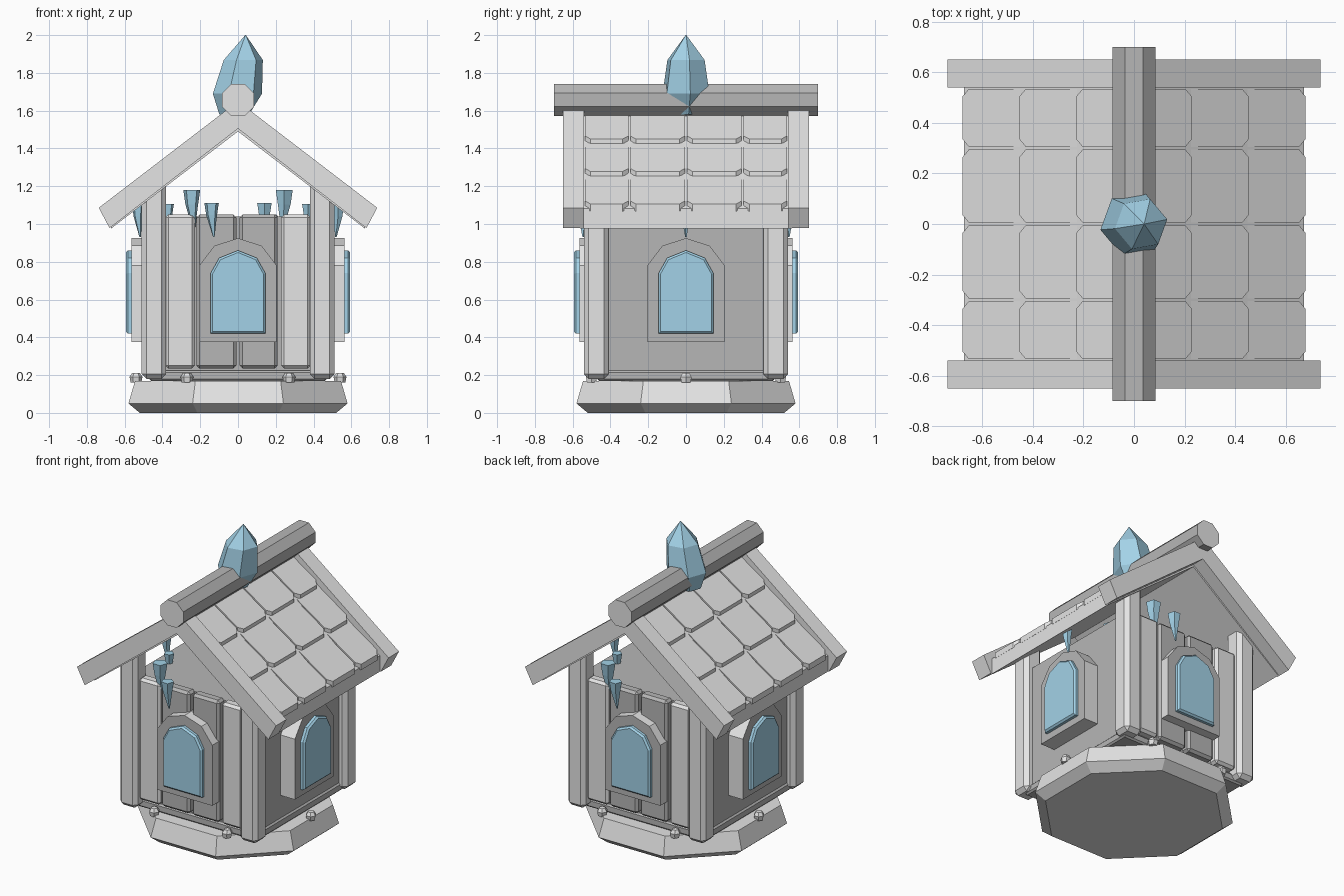
import bpy, bmesh, math
from mathutils import Matrix, Vector

if "Cube" in bpy.data.objects:
    bpy.data.objects.remove(bpy.data.objects["Cube"])


def material(name, rgb):
    m = bpy.data.materials.new(name)
    m.diffuse_color = (*rgb, 1)
    m.use_nodes = True
    m.node_tree.nodes["Principled BSDF"].inputs["Base Color"].default_value = m.diffuse_color
    return m


LIGHT = material("light_grey_stone", (0.78, 0.78, 0.78))
DARK = material("mid_grey_wood", (0.47, 0.47, 0.47))
BLUE = material("pale_blue_crystal", (0.37, 0.65, 0.81))


def finish(name, bm, mats, bevel=0.0, turn=0.0, rule=None):
    """Turn a bmesh into an object, spun about z; rule picks a material per face."""
    bmesh.ops.recalc_face_normals(bm, faces=bm.faces)
    if rule:
        for f in bm.faces:
            f.material_index = rule(f)
    bm.transform(Matrix.Rotation(turn, 4, 'Z'))
    me = bpy.data.meshes.new(name)
    bm.to_mesh(me)
    bm.free()
    for m in mats:
        me.materials.append(m)
    ob = bpy.data.objects.new(name, me)
    bpy.context.collection.objects.link(ob)
    if bevel:
        b = ob.modifiers.new("chamfer", 'BEVEL')
        b.width, b.segments = bevel, 1
    return ob


def loft(rings, bm=None):
    """Skin between rings with equal point counts and cap both ends."""
    bm = bm or bmesh.new()
    vs = [[bm.verts.new(p) for p in r] for r in rings]
    n = len(vs[0])
    for a, b in zip(vs, vs[1:]):
        for i in range(n):
            bm.faces.new((a[i], a[(i + 1) % n], b[(i + 1) % n], b[i]))
    bm.faces.new(vs[0])
    bm.faces.new(vs[-1])
    return bm


def prism(profile, y0, y1):
    """Extrude an (x, z) profile along y."""
    return loft([[(x, y, z) for x, z in profile] for y in (y0, y1)])


def box(x0, x1, y0, y1, z0, z1):
    return prism([(x0, z0), (x1, z0), (x1, z1), (x0, z1)], y0, y1)


def ngon(n, r, z, cx=0, cy=0, start=0.0):
    return [(cx + r * math.cos(start + i * math.tau / n),
             cy + r * math.sin(start + i * math.tau / n), z) for i in range(n)]


# Octagonal stone base (radii given as distance to the flats)
k = 1 / math.cos(math.pi / 8)
finish("base", loft([ngon(8, a * k, z, start=math.pi / 8)
                     for a, z in ((0.52, 0), (0.58, 0.05), (0.545, 0.17))]), [LIGHT])

# Pebbles lying on the base
for x, y in ((-0.27, -0.5), (0.27, -0.5), (-0.27, 0.5), (0.27, 0.5), (-0.54, 0), (0.54, 0)):
    finish("pebble", loft([ngon(6, r, z, x, y) for r, z in
                           ((0.028, 0.16), (0.034, 0.19), (0.02, 0.212))]), [LIGHT])

# House body and sill
finish("body", box(-0.46, 0.46, -0.45, 0.45, 0.19, 1.04), [DARK])
finish("sill", box(-0.47, 0.47, -0.47, 0.47, 0.17, 0.225), [DARK], 0.01)

# Corner posts
for sx in (-1, 1):
    for sy in (-1, 1):
        xs, ys = sorted((sx * 0.38, sx * 0.51)), sorted((sy * 0.41, sy * 0.54))
        finish("corner_post", box(*xs, *ys, 0.18, 1.23), [LIGHT], 0.025)

# Planks on front and back
for turn in (0, math.pi):
    for x0, x1, m in ((-0.385, -0.228, LIGHT), (-0.22, -0.008, DARK),
                      (0.008, 0.21, DARK), (0.228, 0.385, LIGHT)):
        finish("wall_plank", box(x0, x1, -0.505, -0.43, 0.235, 1.05), [m], 0.016, turn)


# Arched windows on all four walls
def arch(w, z0, z1, zs, z2, wm):
    half = [(w, z0), (w, z1), (wm, zs)]
    return half + [(0, z2)] + [(-x, z) for x, z in reversed(half)]


for i in range(4):
    t = i * math.pi / 2
    finish("window_frame", prism(arch(0.205, 0.375, 0.78, 0.885, 0.925, 0.125), -0.565, -0.43),
           [LIGHT, DARK], 0, t, lambda f: int(abs(f.normal.y) > 0.9))
    outer = arch(0.145, 0.42, 0.74, 0.82, 0.86, 0.1)
    inner = [(x * 0.93, 0.64 + (z - 0.64) * 0.95) for x, z in outer]
    finish("window_pane", loft([[(x, y, z) for x, z in p] for p, y in
                                ((outer, -0.5), (outer, -0.583), (inner, -0.594))]),
           [BLUE], 0, t)

# Roof: line z = top - S * x on each side
S = 0.765


def slope(top, x):
    return top - S * x


# Roof deck with upright eaves
e = 0.672
deck = [(0, 1.49), (e, slope(1.49, e)), (e, slope(1.597, e)), (0, 1.597),
        (-e, slope(1.597, e)), (-e, slope(1.49, e))]
finish("roof_deck", prism(deck, -0.56, 0.56), [LIGHT])

# Gable boards front and back
lo, hi = 0.68, 0.737
board = [(0, 1.505), (lo, 0.978), (hi, 1.086), (0, 1.65), (-hi, 1.086), (-lo, 0.978)]
for y0, y1 in ((-0.65, -0.54), (0.54, 0.65)):
    finish("gable_board", prism(board, y0, y1), [LIGHT])

# Shingles: three rows of four on each slope, lower corners clipped
cols = (-0.54, -0.3, 0, 0.3, 0.54)
for side in (-1, 1):
    for row in range(3):
        xa, xb = 0.225 * row, 0.225 * (row + 1) + 0.003
        for ya, yb in zip(cols, cols[1:]):
            ya, yb = ya + 0.005, yb - 0.005
            c = 0.025
            plan = [(xa, ya), (xb - c, ya), (xb, ya + c * 1.2),
                    (xb, yb - c * 1.2), (xb - c, yb), (xa, yb)]
            under = [(side * x, y, slope(1.585, x)) for x, y in plan]
            over = [(side * x, y, slope(1.6 + 0.024 * (x - xa) / 0.225, x)) for x, y in plan]
            finish("shingle", loft([under, over]), [LIGHT])

# Eight-sided ridge beam with pale end grain
ridge = [(x, 1.657 + z) for x, z, _ in ngon(8, 0.085 * k, 0, start=math.pi / 8)]
finish("ridge_beam", prism(ridge, -0.7, 0.7), [DARK, LIGHT], 0, 0,
       lambda f: int(abs(f.normal.y) > 0.9))

# Large crystal on the ridge, leaning to one side
a = math.radians(10)
crystal = loft([ngon(6, r, z, cx, 0, a) for r, z, cx in
                ((0.08, 1.58, -0.02), (0.132, 1.69, -0.003), (0.105, 1.868, 0.028),
                 (0.002, 2.0, 0.04))])
finish("roof_crystal", crystal, [BLUE])

# Hanging icicles, repeated by a half turn
for turn in (0, math.pi):
    for x, y, top, r, length in ((-0.245, -0.475, 1.18, 0.047, 0.22),
                                 (-0.14, -0.545, 1.11, 0.04, 0.18),
                                 (-0.53, 0.0, 1.1, 0.032, 0.17),
                                 (-0.37, -0.2, 1.105, 0.032, 0.14)):
        bm = loft([ngon(5, r, top, x, y, 0.3), ngon(5, r * 0.75, top - length * 0.35, x, y, 0.3),
                   ngon(5, 0.004, top - length, x + 0.012, y, 0.3)])
        finish("icicle", bm, [BLUE], 0, turn)
